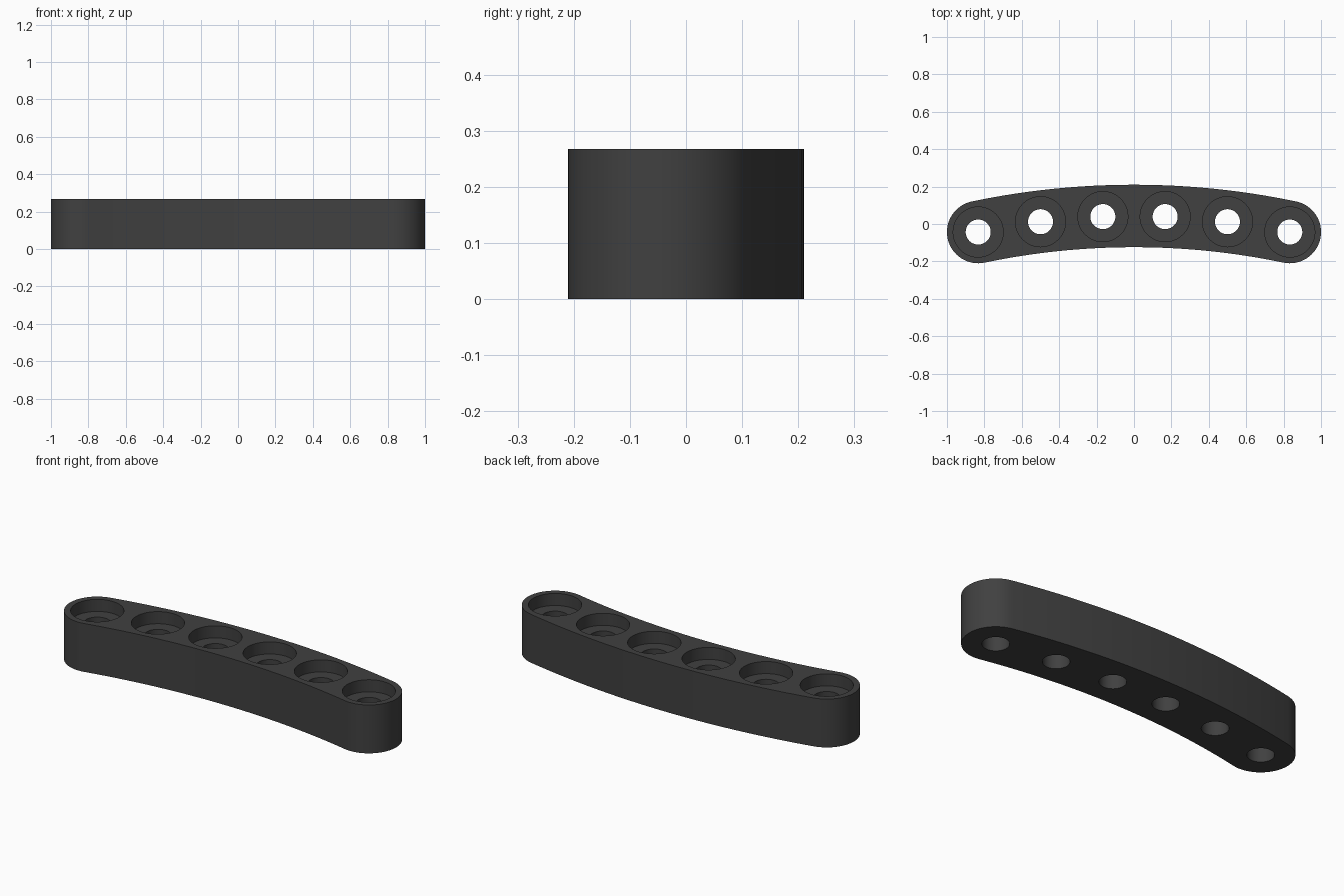
import bpy, bmesh, math

if "Cube" in bpy.data.objects:
    bpy.data.objects.remove(bpy.data.objects["Cube"])

H, R_END = 0.268, 0.167            # bar height, half width
X_END, Y_MID, Y_END = 0.833, 0.043, -0.043
DROP = Y_MID - Y_END
R_ARC = (X_END ** 2 + DROP ** 2) / (2 * DROP)   # centre line radius
CY = Y_MID - R_ARC
A = math.asin(X_END / R_ARC)       # half sweep of the bar

mat = bpy.data.materials.new("dark_grey")
mat.diffuse_color = (0.052, 0.052, 0.052, 1)
mat.use_nodes = True
mat.node_tree.nodes["Principled BSDF"].inputs["Base Color"].default_value = mat.diffuse_color


def prism(name, outline, z0, z1):
    bm = bmesh.new()
    face = bm.faces.new([bm.verts.new((x, y, z0)) for x, y in outline])
    top = bmesh.ops.extrude_face_region(bm, geom=[face])["geom"]
    bmesh.ops.translate(bm, vec=(0, 0, z1 - z0),
                        verts=[g for g in top if isinstance(g, bmesh.types.BMVert)])
    bmesh.ops.recalc_face_normals(bm, faces=bm.faces)
    me = bpy.data.meshes.new(name)
    bm.to_mesh(me)
    bm.free()
    me.materials.append(mat)
    ob = bpy.data.objects.new(name, me)
    bpy.context.collection.objects.link(ob)
    return ob


def arc(cx, cy, r, a0, a1, n):
    return [(cx + r * math.cos(a0 + (a1 - a0) * i / n),
             cy + r * math.sin(a0 + (a1 - a0) * i / n)) for i in range(n + 1)]


# Curved bar with round ends
up = math.pi / 2
outline = (arc(0, CY, R_ARC + R_END, up - A, up + A, 40)
           + arc(-X_END, Y_END, R_END, up + A, up + A + math.pi, 32)[1:]
           + arc(0, CY, R_ARC - R_END, up + A, up - A, 40)[1:]
           + arc(X_END, Y_END, R_END, -up - A, up - A, 32)[1:-1])
bar = prism("curved_bar", outline, 0, H)

# Six through holes, each with a wide recess at the top
cutters = []
for i in range(6):
    x = X_END * (2 * i / 5 - 1)
    y = CY + math.sqrt(R_ARC ** 2 - x ** 2)
    for name, r, z0 in (("recess_cutter", 0.134, H - 0.067), ("hole_cutter", 0.067, -0.1)):
        cutters.append(prism(name, arc(x, y, r, 0, math.tau, 48)[:-1], z0, H + 0.1))

bpy.context.view_layer.objects.active = bar
bar.select_set(True)
for c in cutters:
    mod = bar.modifiers.new("cut", 'BOOLEAN')
    mod.operation, mod.solver, mod.object = 'DIFFERENCE', 'EXACT', c
    bpy.ops.object.modifier_apply(modifier=mod.name)
for c in cutters:
    bpy.data.objects.remove(c)

bpy.ops.object.shade_smooth_by_angle(angle=math.radians(30))
